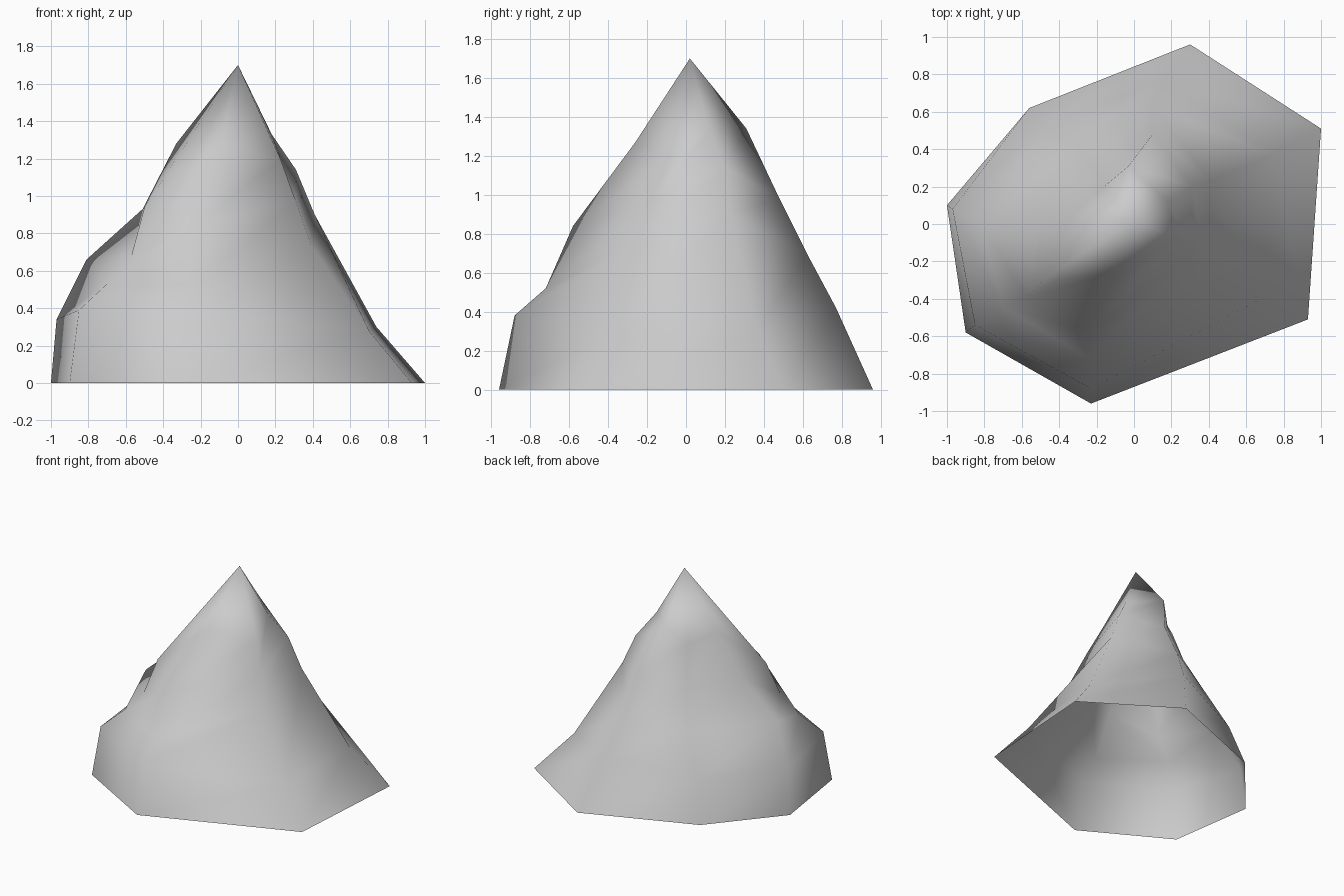
import bpy
import bmesh

# Remove the default cube
cube = bpy.data.objects.get("Cube")
if cube:
    bpy.data.objects.remove(cube, do_unlink=True)


def make_material(name, colour):
    material = bpy.data.materials.new(name)
    material.use_nodes = True
    material.diffuse_color = colour
    shader = material.node_tree.nodes["Principled BSDF"]
    shader.inputs["Base Color"].default_value = colour
    return material


# Ridge lines of the mountain, each listed from the foot upwards
back_ridge = [(.3, .96, 0), (.16, .77, .42), (.1, .62, .7), (.1, .48, .98), (-.03, .31, 1.34)]
back_left_ridge = [(1, .51, 0), (.74, .37, .3), (.41, .23, .9), (.31, .2, 1.14), (.18, .12, 1.33)]
front_left_ridge = [(.93, -.51, 0), (.7, -.39, .28), (.39, -.27, .74), (.31, -.18, .97), (.23, -.08, 1.19)]
front_ridge = [(-.23, -.96, 0), (-.23, -.88, .38), (-.24, -.72, .52), (-.25, -.58, .84), (-.09, -.26, 1.27)]
front_right_ridge = [(-.9, -.58, 0), (-.85, -.54, .39), (-.7, -.44, .53), (-.57, -.39, .68), (-.5, -.31, .94)]
right_ridge = [(-1, .1, 0), (-.97, .08, .34), (-.81, -.02, .66), (-.51, 0, .93), (-.33, .05, 1.28)]
back_right_ridge = [(-.56, .62, 0), (-.48, .53, .32), (-.32, .43, .62), (-.22, .31, .9), (-.16, .2, 1.2)]

# Ridges in anticlockwise order, seen from above
ridges = [
    back_ridge, back_right_ridge, right_ridge, front_right_ridge,
    front_ridge, front_left_ridge, back_left_ridge,
]
peak_position = (0, .02, 1.7)


def build_mountain(name, ridges, peak_position, material):
    """Skin neighbouring ridges with quads and close them at the peak; the foot stays open."""
    bm = bmesh.new()
    columns = [[bm.verts.new(point) for point in ridge] for ridge in ridges]
    peak = bm.verts.new(peak_position)
    for index, column in enumerate(columns):
        following = columns[(index + 1) % len(columns)]
        for level in range(len(column) - 1):
            bm.faces.new((column[level], following[level],
                          following[level + 1], column[level + 1]))
        bm.faces.new((column[-1], following[-1], peak))

    # Soft shading over the whole slope
    for face in bm.faces:
        face.smooth = True
    bm.normal_update()

    mesh = bpy.data.meshes.new(name)
    bm.to_mesh(mesh)
    bm.free()
    mesh.materials.append(material)
    mountain = bpy.data.objects.new(name, mesh)
    bpy.context.collection.objects.link(mountain)
    return mountain


rock_grey = make_material("rock_grey", (.6, .6, .6, 1))
build_mountain("mountain", ridges, peak_position, rock_grey)
